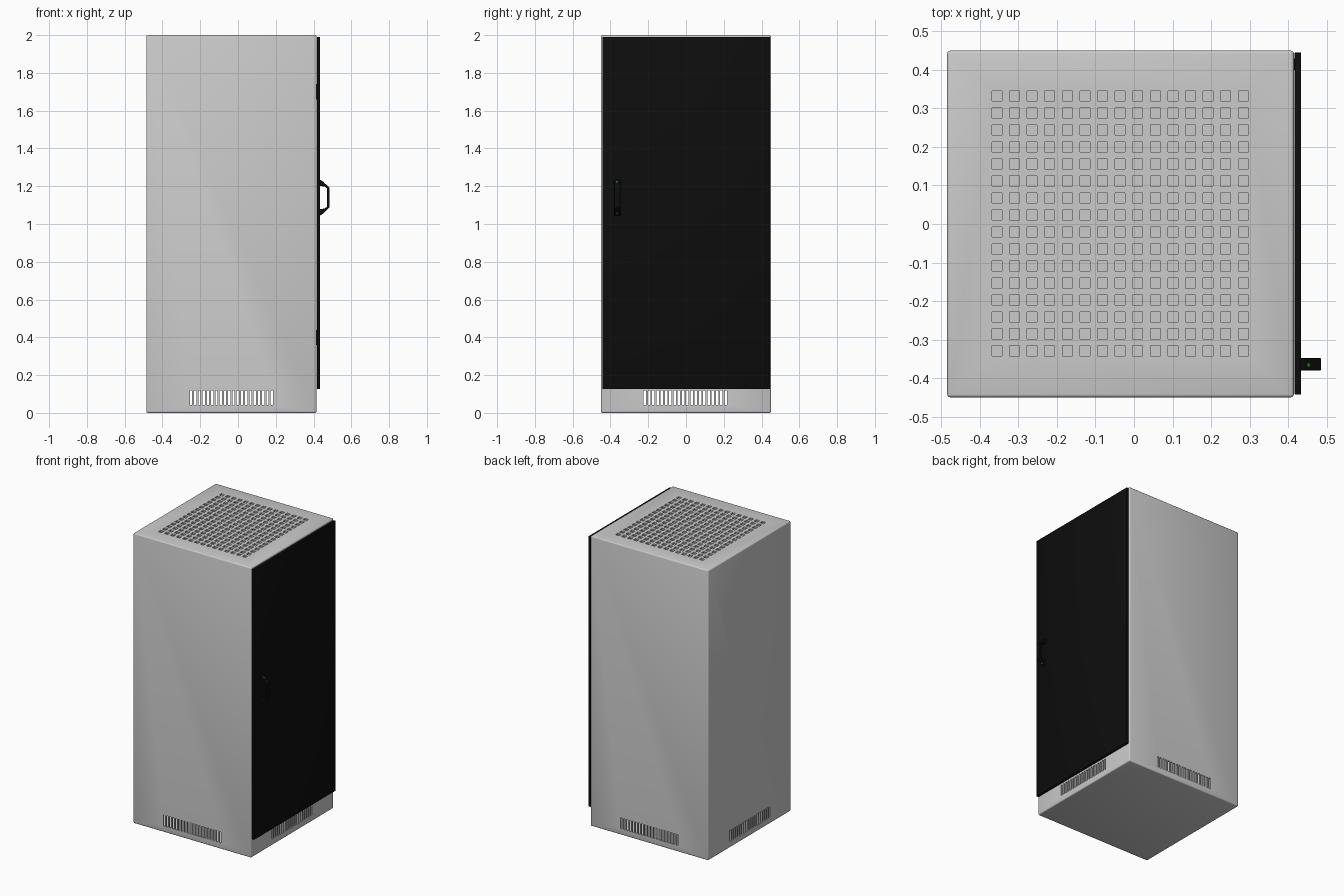
import bpy, bmesh, math
from mathutils import Matrix, Vector

if "Cube" in bpy.data.objects:
    bpy.data.objects.remove(bpy.data.objects["Cube"])

def material(name, rgb):
    m = bpy.data.materials.new(name)
    m.diffuse_color = (*rgb, 1)
    m.use_nodes = True
    m.node_tree.nodes["Principled BSDF"].inputs["Base Color"].default_value = m.diffuse_color
    return m

black = material("black_paint", (0.004, 0.004, 0.004))
green = material("green_screw", (0.02, 0.35, 0.04))

def add_box(bm, lo, hi):
    lo, hi = Vector(lo), Vector(hi)
    mat = Matrix.Translation((lo + hi) / 2) @ Matrix.Diagonal((*(hi - lo), 1))
    bmesh.ops.create_cube(bm, size=1, matrix=mat)

def bevel(bm, width, segments):
    bmesh.ops.bevel(bm, geom=bm.edges[:], offset=width, segments=segments,
                    profile=0.5, affect='EDGES')

def finish(bm, name, mat=None):
    bmesh.ops.recalc_face_normals(bm, faces=bm.faces[:])
    me = bpy.data.meshes.new(name)
    bm.to_mesh(me)
    bm.free()
    ob = bpy.data.objects.new(name, me)
    bpy.context.collection.objects.link(ob)
    if mat:
        me.materials.append(mat)
    return ob

def smooth(ob):
    bpy.ops.object.select_all(action='DESELECT')
    ob.select_set(True)
    bpy.context.view_layer.objects.active = ob
    bpy.ops.object.shade_smooth_by_angle(angle=math.radians(35))

def cut(target, boxes, name):
    bm = bmesh.new()
    for lo, hi in boxes:
        add_box(bm, lo, hi)
    cutter = finish(bm, name)
    mod = target.modifiers.new(name, 'BOOLEAN')
    mod.operation, mod.solver, mod.object = 'DIFFERENCE', 'EXACT', cutter
    bpy.context.view_layer.objects.active = target
    bpy.ops.object.modifier_apply(modifier=mod.name)
    bpy.data.objects.remove(cutter)

# Cabinet shell
X0, X1, Y, H, T = -0.485, 0.415, 0.45, 2.0, 0.01
CX = (X0 + X1) / 2
bm = bmesh.new()
add_box(bm, (X0, -Y, 0), (X1, Y, H))
bevel(bm, 0.008, 3)
cabinet = finish(bm, "cabinet")
cut(cabinet, [((X0 + T, -Y + T, T), (X1 - T, Y - T, H - T))], "cavity")

# Vent slots through all four walls near the base
offsets = [(i - 9.5) * 0.0225 for i in range(20)]
sw, z0, z1 = 0.0065, 0.042, 0.118
cut(cabinet, [((CX + o - sw, -0.6, z0), (CX + o + sw, 0.6, z1)) for o in offsets], "slots_y")
cut(cabinet, [((-0.6, o - 0.004 - sw, z0), (0.6, o - 0.004 + sw, z1)) for o in offsets], "slots_x")

# Square vent holes in the roof
s = 0.013
cut(cabinet, [((x - s, y - s, H - 0.05), (x + s, y + s, H + 0.05))
              for x in (-0.356 + i * 0.0457 for i in range(15))
              for y in (-0.329 + j * 0.0441 for j in range(16))], "roof_holes")
smooth(cabinet)

# Door
bm = bmesh.new()
add_box(bm, (0.417, -0.443, 0.127), (0.434, 0.445, 1.99))
bevel(bm, 0.002, 2)
door = finish(bm, "door", black)
smooth(door)

# Hinges joining door and cabinet, hidden in the gap
bm = bmesh.new()
for z in (0.4, 1.7):
    add_box(bm, (0.413, 0.40, z - 0.04), (0.419, 0.43, z + 0.04))
finish(bm, "hinges", black)

# Handle: half profile in x and z, mirrored about its middle, extruded along y
HZ, HY = 1.14, -0.364
outer = [(0.433, 0.095), (0.443, 0.090), (0.485, 0.052)]
inner = [(0.472, 0.048), (0.459, 0.058), (0.433, 0.062)]
loop = outer + [(x, -z) for x, z in reversed(outer)]
loop += [(x, -z) for x, z in reversed(inner)] + inner
bm = bmesh.new()
face = bm.faces.new([bm.verts.new((x, HY - 0.016, HZ + z)) for x, z in loop])
ext = bmesh.ops.extrude_face_region(bm, geom=[face])
bmesh.ops.translate(bm, vec=(0, 0.032, 0),
                    verts=[v for v in ext["geom"] if isinstance(v, bmesh.types.BMVert)])
bevel(bm, 0.001, 1)
finish(bm, "handle", black)

# Screws on the sloping handle ends
for sign, name in ((1, "upper_screw"), (-1, "lower_screw")):
    bm = bmesh.new()
    tilt = Vector((0.038, 0, 0.042 * sign)).to_track_quat('Z', 'Y').to_matrix().to_4x4()
    bmesh.ops.create_cone(bm, cap_ends=True, segments=16, radius1=0.005, radius2=0.005,
                          depth=0.004,
                          matrix=Matrix.Translation((0.452, HY - 0.002, HZ + sign * 0.082)) @ tilt)
    smooth(finish(bm, name, green))
